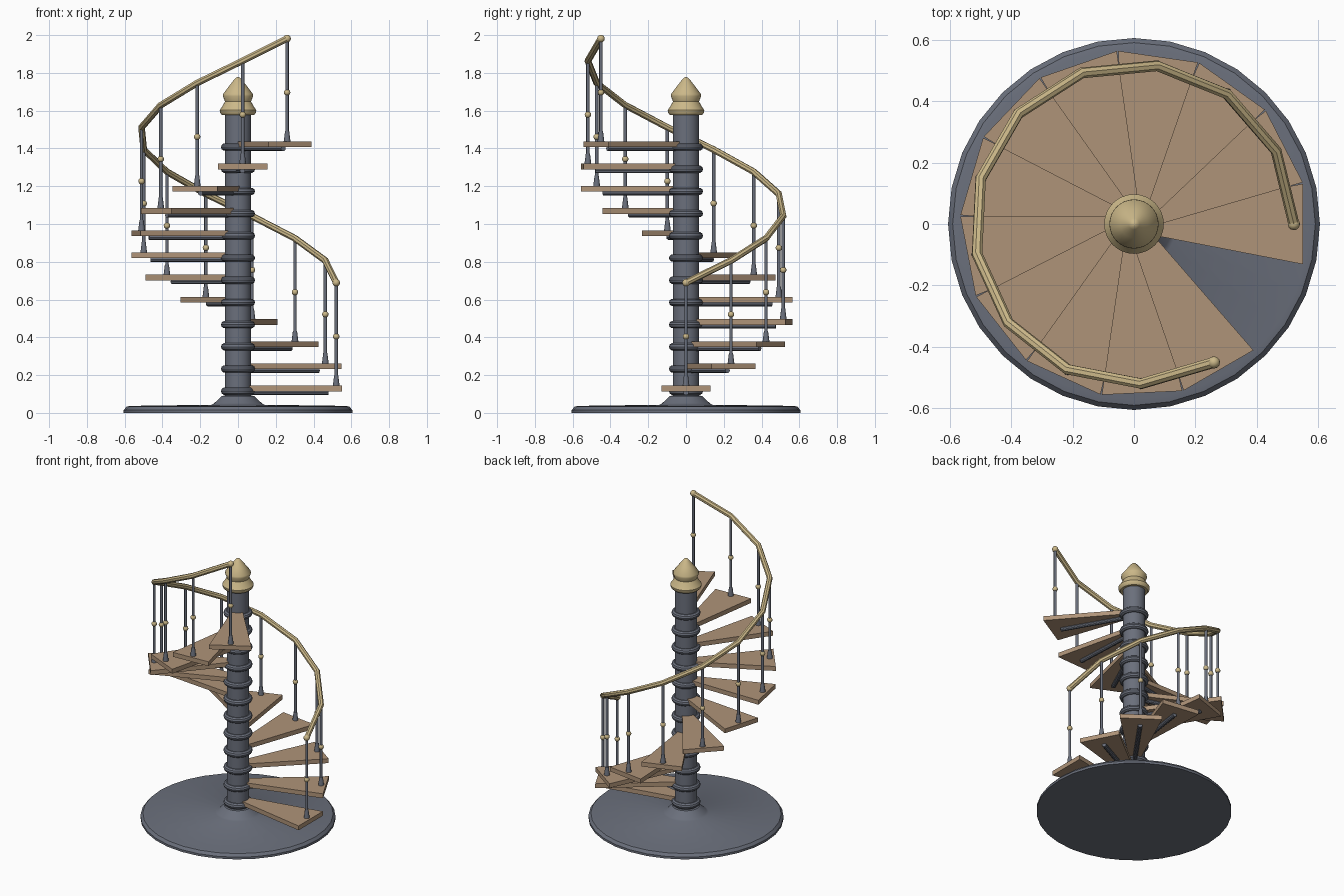
import bpy, bmesh, math
from mathutils import Vector, Matrix

cube = bpy.data.objects.get("Cube")
if cube:
    bpy.data.objects.remove(cube, do_unlink=True)

STEPS = 12
TURN = math.radians(300 / 11)   # rotation per step
RISE = 0.1175                   # height per step
FIRST = 0.129                   # middle height of the lowest tread
POST_R = 0.52                   # distance of the posts from the axis


def material(name, rgb):
    m = bpy.data.materials.new(name)
    m.use_nodes = True
    color = (*rgb, 1)
    m.diffuse_color = color
    m.node_tree.nodes["Principled BSDF"].inputs["Base Color"].default_value = color
    return m


IRON = material("blue grey iron", (0.145, 0.16, 0.2))
WOOD = material("tan wood", (0.43, 0.295, 0.19))
BRASS = material("pale brass", (0.6, 0.48, 0.25))


def finish(obj, mat, smooth=True):
    obj.data.materials.clear()
    obj.data.materials.append(mat)
    bpy.ops.object.select_all(action='DESELECT')
    obj.select_set(True)
    bpy.context.view_layer.objects.active = obj
    if smooth:
        bpy.ops.object.shade_smooth_by_angle(angle=math.radians(35))
    return obj


def from_bmesh(name, bm, mat, smooth=True):
    bmesh.ops.recalc_face_normals(bm, faces=bm.faces)
    mesh = bpy.data.meshes.new(name)
    bm.to_mesh(mesh)
    bm.free()
    obj = bpy.data.objects.new(name, mesh)
    bpy.context.collection.objects.link(obj)
    return finish(obj, mat, smooth)


def lathe(name, profile, mat, sides=32):
    """Spin a (radius, height) profile about the z axis."""
    bm = bmesh.new()
    verts = [bm.verts.new((r, 0, z)) for r, z in profile]
    edges = [bm.edges.new(pair) for pair in zip(verts, verts[1:])]
    bmesh.ops.spin(bm, geom=verts + edges, cent=(0, 0, 0), axis=(0, 0, 1),
                   angle=math.tau, steps=sides, use_duplicate=False)
    bmesh.ops.remove_doubles(bm, verts=bm.verts, dist=0.0005)
    return from_bmesh(name, bm, mat)


def cone(bm, r1, r2, z1, z2, x, sides=12):
    bmesh.ops.create_cone(bm, cap_ends=True, segments=sides, radius1=r1, radius2=r2,
                          depth=z2 - z1, matrix=Matrix.Translation((x, 0, (z1 + z2) / 2)))


def ball(name, loc, radius):
    bm = bmesh.new()
    bmesh.ops.create_uvsphere(bm, u_segments=12, v_segments=8, radius=radius)
    obj = from_bmesh(name, bm, BRASS)
    obj.location = loc


def at(i, radius, z):
    return Vector((radius * math.cos(i * TURN), radius * math.sin(i * TURN), z))


# Base plate and central column
lathe("base_plate", [(0, 0), (0.605, 0), (0.605, 0.015), (0.59, 0.033), (0.57, 0.037),
                     (0.14, 0.043), (0.125, 0.052), (0.085, 0.09), (0.06, 0.092)], IRON)
lathe("column", [(0, 0.04), (0.07, 0.04), (0.07, 1.6), (0, 1.6)], IRON, 24)

# Turned finial
lathe("finial", [(0, 1.577), (0.085, 1.577), (0.095, 1.588), (0.097, 1.603), (0.085, 1.62),
                 (0.069, 1.648), (0.08, 1.677), (0.079, 1.688), (0.045, 1.733),
                 (0.018, 1.768), (0.009, 1.776), (0, 1.778)], BRASS)

for i in range(STEPS):
    z = FIRST + i * RISE
    top, under = z + 0.015, z - 0.015

    # Wedge tread
    bm = bmesh.new()
    outline = [(0.06, -0.036), (0.55, -0.131), (0.55, 0.131), (0.06, 0.036)]
    face = bm.faces.new([bm.verts.new((x, y, under)) for x, y in outline])
    lifted = bmesh.ops.extrude_face_region(bm, geom=[face])["geom"]
    bmesh.ops.translate(bm, vec=(0, 0, top - under),
                        verts=[v for v in lifted if isinstance(v, bmesh.types.BMVert)])
    from_bmesh(f"tread_{i + 1}", bm, WOOD, False).rotation_euler.z = i * TURN

    # Bracket arm under the tread
    bm = bmesh.new()
    bmesh.ops.create_cone(bm, cap_ends=True, segments=10, radius1=0.014, radius2=0.014,
                          depth=0.43, matrix=Matrix.Translation((0.265, 0, under - 0.007))
                          @ Matrix.Rotation(math.pi / 2, 4, 'Y'))
    from_bmesh(f"bracket_arm_{i + 1}", bm, IRON).rotation_euler.z = i * TURN

    # Collar ring on the column
    bpy.ops.mesh.primitive_torus_add(major_radius=0.07, minor_radius=0.02, major_segments=24,
                                     minor_segments=10, location=(0, 0, z - 0.014))
    ring = bpy.context.object
    ring.name = f"collar_{i + 1}"
    finish(ring, IRON)

    # Baluster with tapered foot and bead
    bm = bmesh.new()
    cone(bm, 0.009, 0.009, top, z + 0.56, POST_R)
    cone(bm, 0.018, 0.011, top, top + 0.055, POST_R)
    from_bmesh(f"baluster_{i + 1}", bm, IRON).rotation_euler.z = i * TURN
    ball(f"baluster_bead_{i + 1}", at(i, POST_R, z + 0.275), 0.017)

# Handrail through the baluster tops
points = [at(i, POST_R, FIRST + 0.56 + i * RISE) for i in range(STEPS)]
curve = bpy.data.curves.new("handrail", 'CURVE')
curve.dimensions = '3D'
curve.bevel_depth = 0.018
curve.bevel_resolution = 2
curve.use_fill_caps = True
spline = curve.splines.new('POLY')
spline.points.add(STEPS - 1)
for p, co in zip(spline.points, points):
    p.co = (*co, 1)
rail = bpy.data.objects.new("handrail", curve)
bpy.context.collection.objects.link(rail)
bpy.ops.object.select_all(action='DESELECT')
rail.select_set(True)
bpy.context.view_layer.objects.active = rail
bpy.ops.object.convert(target='MESH')
finish(bpy.context.object, BRASS)

# Rounded rail ends
for label, co in (("lower", points[0]), ("upper", points[-1])):
    ball(f"handrail_{label}_end", co, 0.02)
